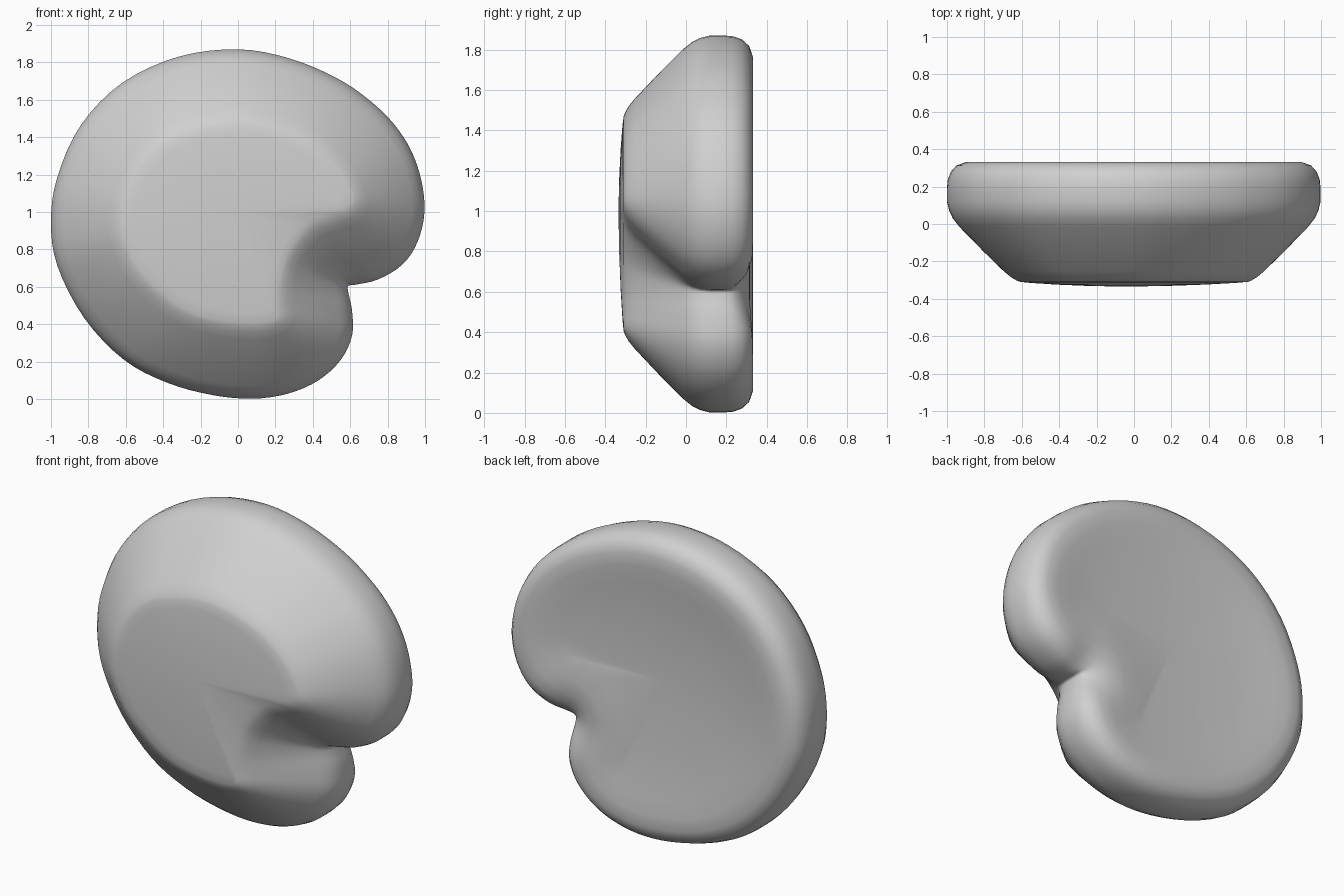
import bpy
import bmesh
import math
from mathutils import Vector

if "Cube" in bpy.data.objects:
    bpy.data.objects.remove(bpy.data.objects["Cube"])

# Rim point (x, z) paired with the matching front plateau point (x, z)
PAIRS = [
    (.59, .605, .26, .77), (.63, .612, .37, .92), (.75, .64, .48, .975),
    (.88, .72, .56, 1.0), (.96, .84, .60, 1.03), (.997, 1.0, .61, 1.07),
    (.98, 1.17, .59, 1.13), (.925, 1.33, .55, 1.20), (.83, 1.475, .49, 1.27),
    (.70, 1.60, .42, 1.33), (.53, 1.715, .33, 1.385), (.28, 1.82, .18, 1.44),
    (0, 1.87, 0, 1.47), (-.32, 1.83, -.20, 1.44),
    (-.62, 1.69, -.38, 1.37), (-.84, 1.465, -.51, 1.24), (-.965, 1.19, -.59, 1.08),
    (-1.0, .95, -.61, .94), (-.965, .71, -.59, .82), (-.82, .43, -.51, .67),
    (-.61, .21, -.37, .54), (-.38, .088, -.24, .46), (-.14, .022, -.09, .42),
    (.08, .002, .06, .405), (.27, .03, .15, .41), (.43, .10, .19, .42),
    (.55, .21, .205, .435), (.61, .34, .21, .46), (.61, .47, .21, .51),
    (.59, .57, .22, .62),
]
# Cross-section from back to front: (share of the way from rim to plateau, y)
SECTION = [(1, .305), (.7, .319), (.45, .329), (.26, .331), (.13, .313), (.05, .278),
           (.01, .235), (0, .19), (0, .12), (.03, .07), (.08, .03), (.17, -.015),
           (.5, -.147), (.78, -.253), (.88, -.285), (.95, -.301), (1, -.309)]
CENTRE = Vector((-.05, 1.0))
NOTCH = Vector((.59, .605))
STEPS = 4


def smooth_loop(points):
    """Closed Catmull-Rom curve through the points."""
    out, n = [], len(points)
    for i in range(n):
        a, b, c, d = (points[(i + k) % n] for k in (-1, 0, 1, 2))
        for s in range(STEPS):
            t = s / STEPS
            out.append(.5 * (2 * b + (c - a) * t + (2 * a - 5 * b + 4 * c - d) * t * t
                             + (3 * b - a - 3 * c + d) * t ** 3))
    return out


pairs = smooth_loop([Vector(p) for p in PAIRS])
rim = [p.xy for p in pairs]
plateau = [p.zw for p in pairs]

bm = bmesh.new()


def ring(outline, y):
    """One loop of vertices; the back edge is rounded off more at the notch."""
    verts = []
    for p in outline:
        ease = .45 * math.exp(-(p - NOTCH).length_squared / .02)
        verts.append(bm.verts.new((p.x, y - max(0, y - .2) * ease, p.y)))
    return verts


def shrunk(k):
    return [c.lerp(CENTRE, k) for c in plateau]


# Shallow dished back, rounded rim, sloping side and gently domed front
rings = [ring(shrunk(.6), .288), ring(shrunk(.3), .296)]
rings += [ring([a.lerp(b, t) for a, b in zip(rim, plateau)], y) for t, y in SECTION]
rings += [ring(shrunk(k), y) for k, y in ((.1, -.315), (.35, -.324), (.65, -.331))]
n = len(rim)
for r, s in zip(rings, rings[1:]):
    for i in range(n):
        j = (i + 1) % n
        bm.faces.new((r[i], r[j], s[j], s[i]))
for r, y in ((rings[0], .284), (rings[-1], -.335)):
    tip = bm.verts.new((CENTRE.x, y, CENTRE.y))
    for i in range(n):
        bm.faces.new((r[i], r[(i + 1) % n], tip))
bmesh.ops.recalc_face_normals(bm, faces=bm.faces)

mesh = bpy.data.meshes.new("notched_pad")
bm.to_mesh(mesh)
bm.free()
mesh.shade_smooth()
pad = bpy.data.objects.new("notched_pad", mesh)
bpy.context.collection.objects.link(pad)

grey = bpy.data.materials.new("light_grey")
grey.diffuse_color = (.63, .63, .63, 1)
grey.use_nodes = True
grey.node_tree.nodes["Principled BSDF"].inputs["Base Color"].default_value = grey.diffuse_color
mesh.materials.append(grey)
